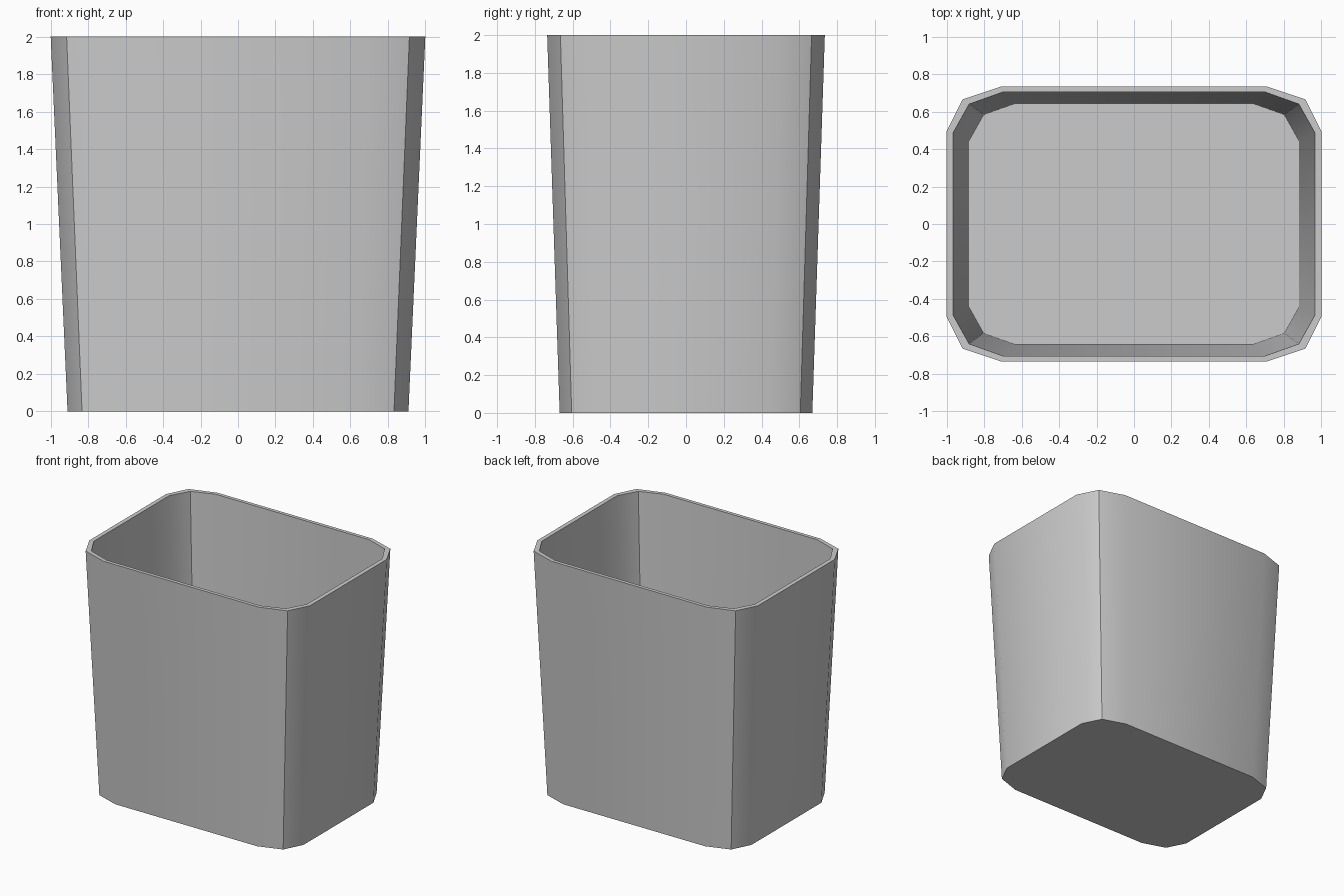
import bpy, bmesh, math

if "Cube" in bpy.data.objects:
    bpy.data.objects.remove(bpy.data.objects["Cube"])

# Quarter cross-sections of the rim (x, y), mirrored into 12-sided loops
OUTER = [(1.0, 0.497), (0.915, 0.665), (0.705, 0.735)]
INNER = [(0.965, 0.488), (0.88, 0.64), (0.695, 0.706)]


def full_loop(quarter):
    """Mirror a quarter outline into a counter-clockwise closed loop."""
    half = quarter + [(-x, y) for x, y in reversed(quarter)]
    return half + [(-x, -y) for x, y in half]


def ring(bm, quarter, scale, z):
    return [bm.verts.new((x * scale, y * scale, z)) for x, y in full_loop(quarter)]


# Tapered bin shell: outer wall up, over the rim, inner wall down to the floor
bm = bmesh.new()
rings = [
    ring(bm, OUTER, 0.91, 0.0),
    ring(bm, OUTER, 0.9145, 0.1),
    ring(bm, OUTER, 1.0, 2.0),
    ring(bm, INNER, 1.0, 2.0),
    ring(bm, INNER, 0.912, 0.035),
]
for a, b in zip(rings, rings[1:]):
    for i in range(len(a)):
        j = (i + 1) % len(a)
        bm.faces.new((a[i], a[j], b[j], b[i]))

# Underside and inner floor
bm.faces.new(list(reversed(rings[0])))
bm.faces.new(rings[-1])
bmesh.ops.recalc_face_normals(bm, faces=bm.faces)

mesh = bpy.data.meshes.new("waste_bin")
bm.to_mesh(mesh)
bm.free()
waste_bin = bpy.data.objects.new("waste_bin", mesh)
bpy.context.collection.objects.link(waste_bin)

# Smooth walls with sharp corners and rim
bpy.context.view_layer.objects.active = waste_bin
waste_bin.select_set(True)
bpy.ops.object.shade_smooth_by_angle(angle=math.radians(30))
